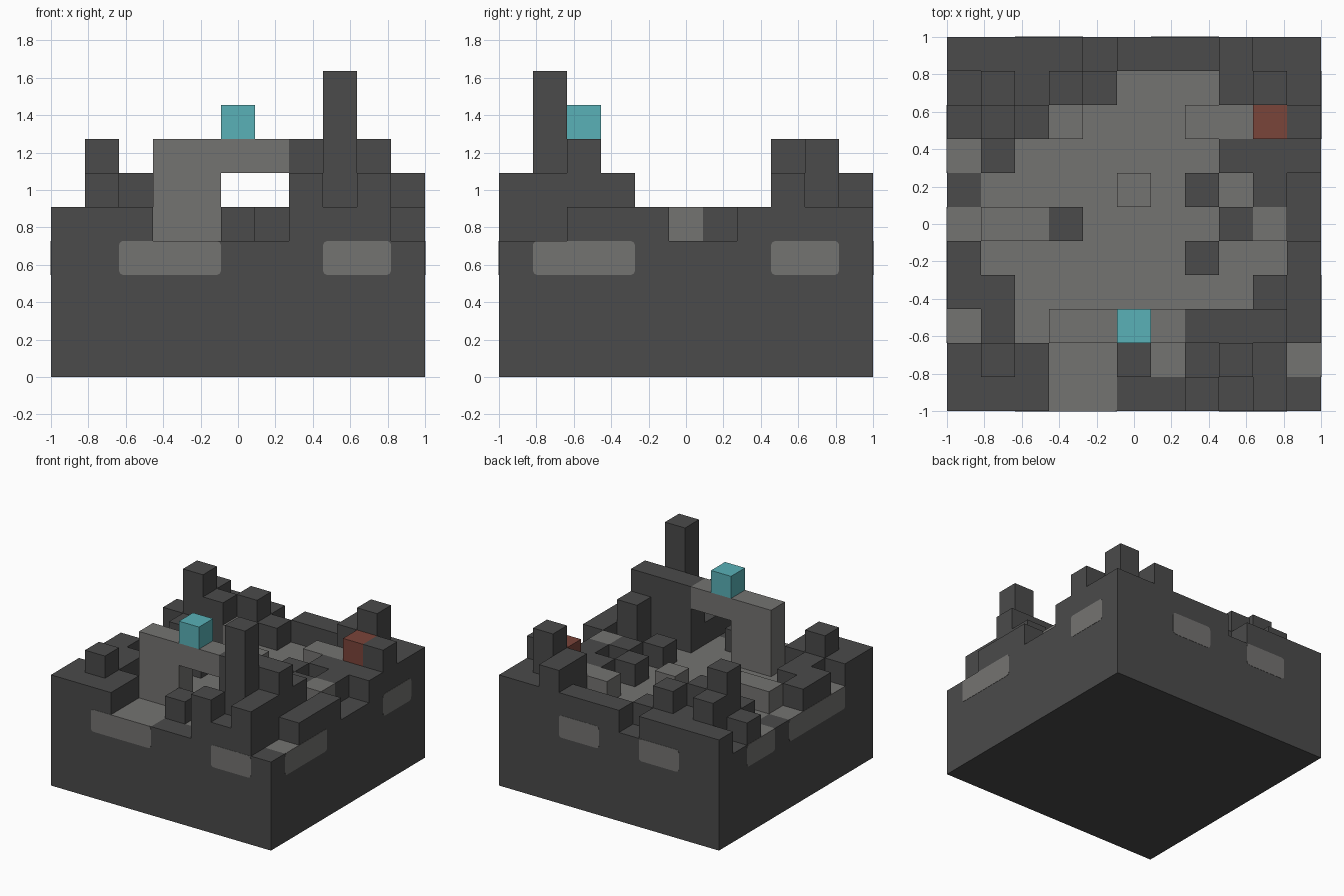
import bpy, bmesh, math
from mathutils import Vector

cube = bpy.data.objects.get("Cube")
if cube:
    bpy.data.objects.remove(cube, do_unlink=True)

N = 11              # cells per side
S = 2 / N           # cell size
FLOOR = 4           # floor level in cells

# Plan of the ruin, back row first:
# . grey floor, _ dark floor, o grey block, R rust block, digit = dark column top
PLAN = [
    "5555_555655",
    "_6565...675",
    "576o...ooR6",
    ".5......555",
    "_....o.5.5_",
    ".oo5....5o_",
    "5......5..5",
    "55.......65",
    ".5.....7775",
    "565..5.596.",
    "555..__656_",
]


def make_material(name, rgb):
    mat = bpy.data.materials.new(name)
    mat.use_nodes = True
    colour = (*rgb, 1)
    mat.diffuse_color = colour
    bsdf = next(n for n in mat.node_tree.nodes if n.type == "BSDF_PRINCIPLED")
    bsdf.inputs["Base Color"].default_value = colour
    bsdf.inputs["Roughness"].default_value = 0.9
    return mat


DARK = make_material("dark stone", (0.069, 0.069, 0.069))
GREY = make_material("grey stone", (0.175, 0.172, 0.165))
RUST = make_material("rust red", (0.195, 0.058, 0.042))
TEAL = make_material("teal crystal", (0.100, 0.440, 0.475))


def add_object(name, bm, mats):
    mesh = bpy.data.meshes.new(name)
    bm.to_mesh(mesh)
    bm.free()
    for m in mats:
        mesh.materials.append(m)
    obj = bpy.data.objects.new(name, mesh)
    bpy.context.collection.objects.link(obj)
    return obj


# Sort the plan into parts, each a set of cells (column, row, layer)
base, walls, blocks, rust = set(), set(), set(), set()
for j, row in enumerate(reversed(PLAN)):
    for i, mark in enumerate(row):
        base |= {(i, j, k) for k in range(FLOOR)}
        if mark.isdigit():
            walls |= {(i, j, k) for k in range(FLOOR, int(mark))}
        elif mark == "o":
            blocks.add((i, j, FLOOR))
        elif mark == "R":
            rust |= {(i, j, FLOOR), (i, j, FLOOR + 1)}

# Arch: a two-cell pier and an arm reaching to the dark wall
arch = {(i, 2, k) for i in (3, 4) for k in range(FLOOR, 7)} | {(5, 2, 6), (6, 2, 6)}
crystal = {(5, 2, 7)}
solid = base | walls | blocks | rust | arch | crystal


def build_cells(name, cells, mats, rule=None):
    """Skin a set of cells, leaving out faces hidden by neighbours."""
    bm = bmesh.new()
    for cell in cells:
        centre = Vector(cell) + Vector((0.5, 0.5, 0.5))
        for axis in range(3):
            for sign in (-1, 1):
                n = Vector((0, 0, 0))
                n[axis] = sign
                if tuple(int(c + d) for c, d in zip(cell, n)) in solid:
                    continue
                u = Vector((0, 0, 0))
                u[(axis + 1) % 3] = 0.5
                v = n.cross(u)
                mid = centre + n / 2
                corners = [mid - u - v, mid + u - v, mid + u + v, mid - u + v]
                face = bm.faces.new([
                    bm.verts.new((p.x * S - 1, p.y * S - 1, p.z * S)) for p in corners])
                if rule:
                    face.material_index = rule(cell, n)
    bmesh.ops.remove_doubles(bm, verts=bm.verts, dist=0.001)
    bmesh.ops.dissolve_limit(bm, angle_limit=math.radians(1), verts=bm.verts,
                             edges=bm.edges, delimit={"MATERIAL", "NORMAL"})
    return add_object(name, bm, mats)


def floor_rule(cell, normal):
    """Grey on open floor, dark elsewhere."""
    i, j, k = cell
    return int(normal.z > 0 and PLAN[N - 1 - j][i] == ".")


build_cells("base", base, [DARK, GREY], floor_rule)
build_cells("ruined_walls", walls, [DARK])
build_cells("floor_blocks", blocks, [GREY])
build_cells("rust_block", rust, [RUST])
build_cells("arch", arch, [GREY])
build_cells("crystal", crystal, [TEAL])


def side_panel(name, normal, start, end):
    """Thin rounded plate on an outer side, from cell start to cell end."""
    n = Vector(normal)
    along = Vector((abs(n.y), abs(n.x), 0))
    r, seg = 0.025, 4
    lo, hi = start * S - 1, end * S - 1
    bottom, top = (FLOOR - 1) * S, FLOOR * S
    corners = [(hi - r, top - r), (lo + r, top - r), (lo + r, bottom + r), (hi - r, bottom + r)]
    bm = bmesh.new()
    ring = []
    for q, (a, z) in enumerate(corners):
        for s in range(seg + 1):
            t = (q + s / seg) * math.pi / 2
            p = along * (a + r * math.cos(t)) + n
            ring.append(bm.verts.new((p.x, p.y, z + r * math.sin(t))))
    face = bm.faces.new(ring)
    out = bmesh.ops.extrude_face_region(bm, geom=[face])
    moved = [e for e in out["geom"] if isinstance(e, bmesh.types.BMVert)]
    bmesh.ops.translate(bm, verts=moved, vec=n * 0.002)
    bmesh.ops.recalc_face_normals(bm, faces=bm.faces)
    add_object(name, bm, [GREY])


# Grey panels set into the four outer sides
SIDES = {
    "front": ((0, -1, 0), [(2, 5), (8, 10)]),
    "back": ((0, 1, 0), [(2, 4), (6, 8)]),
    "left": ((1, 0, 0), [(1, 4), (8, 10)]),
    "right": ((-1, 0, 0), [(2, 6), (7, 9)]),
}
for side, (normal, spans) in SIDES.items():
    for start, end in spans:
        side_panel(side + "_panel", normal, start, end)
